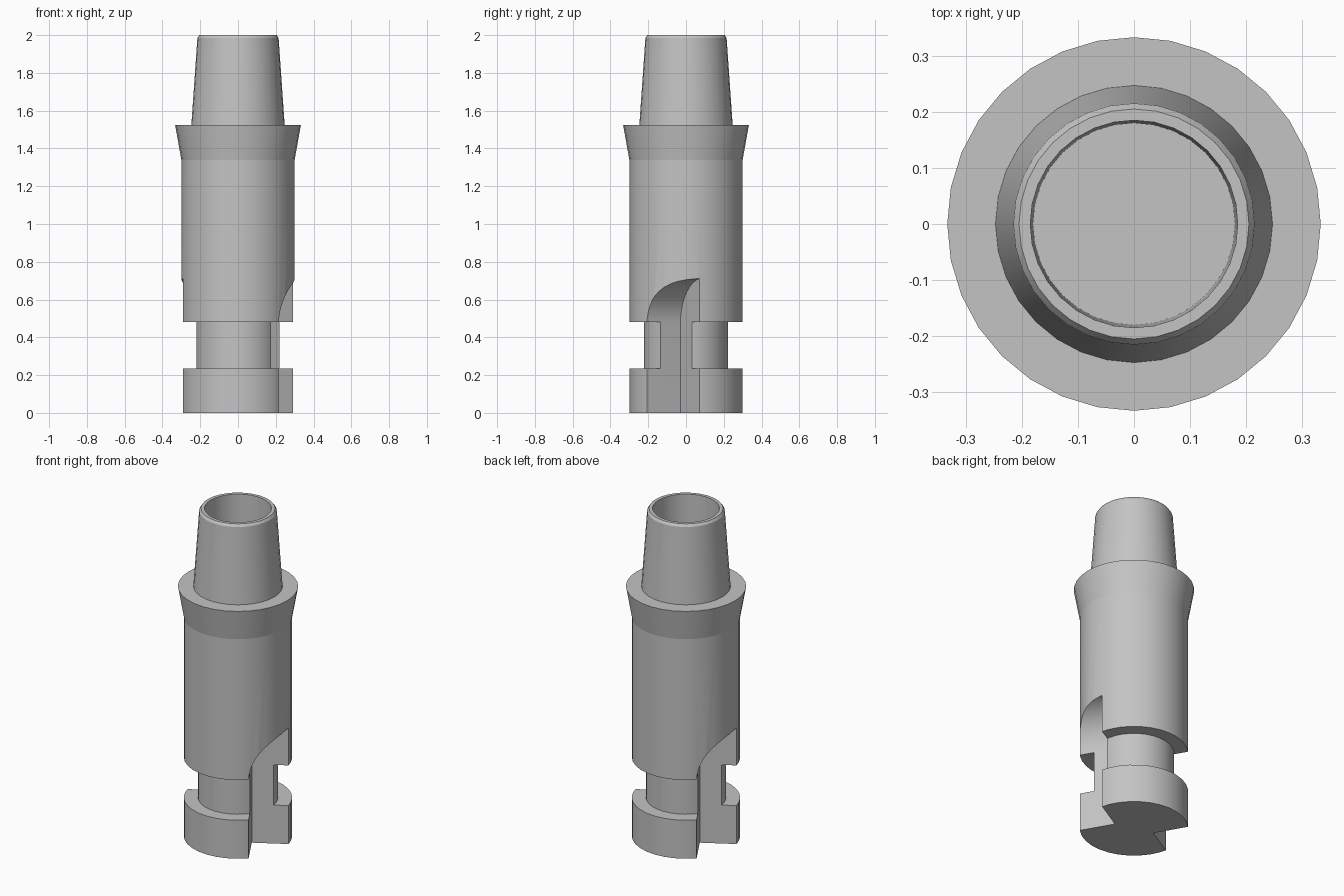
import bpy, bmesh, math
from mathutils import Matrix, Vector

cube = bpy.data.objects.get("Cube")
if cube:
    bpy.data.objects.remove(cube, do_unlink=True)

SIDES = 32
FLARE_Z = 1.34

metal = bpy.data.materials.new("plain grey")
metal.use_nodes = True
GREY = (0.55, 0.55, 0.55, 1)
metal.diffuse_color = GREY
metal.node_tree.nodes["Principled BSDF"].inputs["Base Color"].default_value = GREY


def to_object(name, bm):
    bmesh.ops.recalc_face_normals(bm, faces=bm.faces)
    mesh = bpy.data.meshes.new(name)
    bm.to_mesh(mesh)
    bm.free()
    mesh.materials.append(metal)
    obj = bpy.data.objects.new(name, mesh)
    bpy.context.collection.objects.link(obj)
    return obj


def lathe(name, profile):
    """Closed solid from (radius, height) points, capped at both ends."""
    bm = bmesh.new()
    rings = [[bm.verts.new((r * math.cos(a), r * math.sin(a), z))
              for a in (math.tau * i / SIDES for i in range(SIDES))]
             for r, z in profile]
    for low, high in zip(rings, rings[1:]):
        for i in range(SIDES):
            j = (i + 1) % SIDES
            bm.faces.new((low[i], low[j], high[j], high[i]))
    bm.faces.new(rings[0])
    bm.faces.new(rings[-1])
    return to_object(name, bm)


def notch_cutter(name, turn):
    """Square-cornered slot whose inner wall curves outward at the top."""
    radius, arc_z = 0.245, 0.47
    outline = [(0.4, -0.1), (0, -0.1)]
    for i in range(13):
        a = math.pi / 2 * i / 12
        outline.append((radius * (1 - math.cos(a)), arc_z + radius * math.sin(a)))
    outline.append((0.4, arc_z + radius))
    bm = bmesh.new()
    face = bm.faces.new([bm.verts.new((u, 0, z)) for u, z in outline])
    swept = bmesh.ops.extrude_face_region(bm, geom=[face])["geom"]
    bmesh.ops.translate(bm, vec=Vector((0, -0.5, 0)),
                        verts=[g for g in swept if isinstance(g, bmesh.types.BMVert)])
    place = (Matrix.Rotation(turn, 4, "Z") @ Matrix.Translation((0.114, -0.03, 0))
             @ Matrix.Rotation(math.radians(30), 4, "Z"))
    bmesh.ops.transform(bm, matrix=place, verts=bm.verts)
    return to_object(name, bm)


# Turned body: foot, groove, barrel, flared collar, tapered neck and bore
body = lathe("adapter_body", [
    (0.30, 0), (0.30, 0.235), (0.222, 0.235), (0.222, 0.48), (0.30, 0.48),
    (0.30, FLARE_Z), (0.333, 1.525), (0.247, 1.525), (0.215, 1.985),
    (0.205, 2.0), (0.185, 2.0), (0.18, 1.5)])

# Twist-lock notches on opposite sides
for side, turn in (("left", 0), ("right", math.pi)):
    cutter = notch_cutter(side + "_notch_cutter", turn)
    cutter.hide_render = True
    cut = body.modifiers.new(side + "_notch", "BOOLEAN")
    cut.operation = "DIFFERENCE"
    cut.solver = "EXACT"
    cut.object = cutter
    bpy.context.view_layer.objects.active = body
    bpy.ops.object.modifier_apply(modifier=cut.name)
    bpy.data.objects.remove(cutter, do_unlink=True)

# Smooth round surfaces, crisp edges, including the shallow collar crease
bpy.ops.object.select_all(action="DESELECT")
body.select_set(True)
bpy.context.view_layer.objects.active = body
bpy.ops.object.shade_smooth_by_angle(angle=math.radians(25))
points = body.data.vertices
for edge in body.data.edges:
    if all(abs(points[v].co.z - FLARE_Z) < 0.001 for v in edge.vertices):
        edge.use_edge_sharp = True
